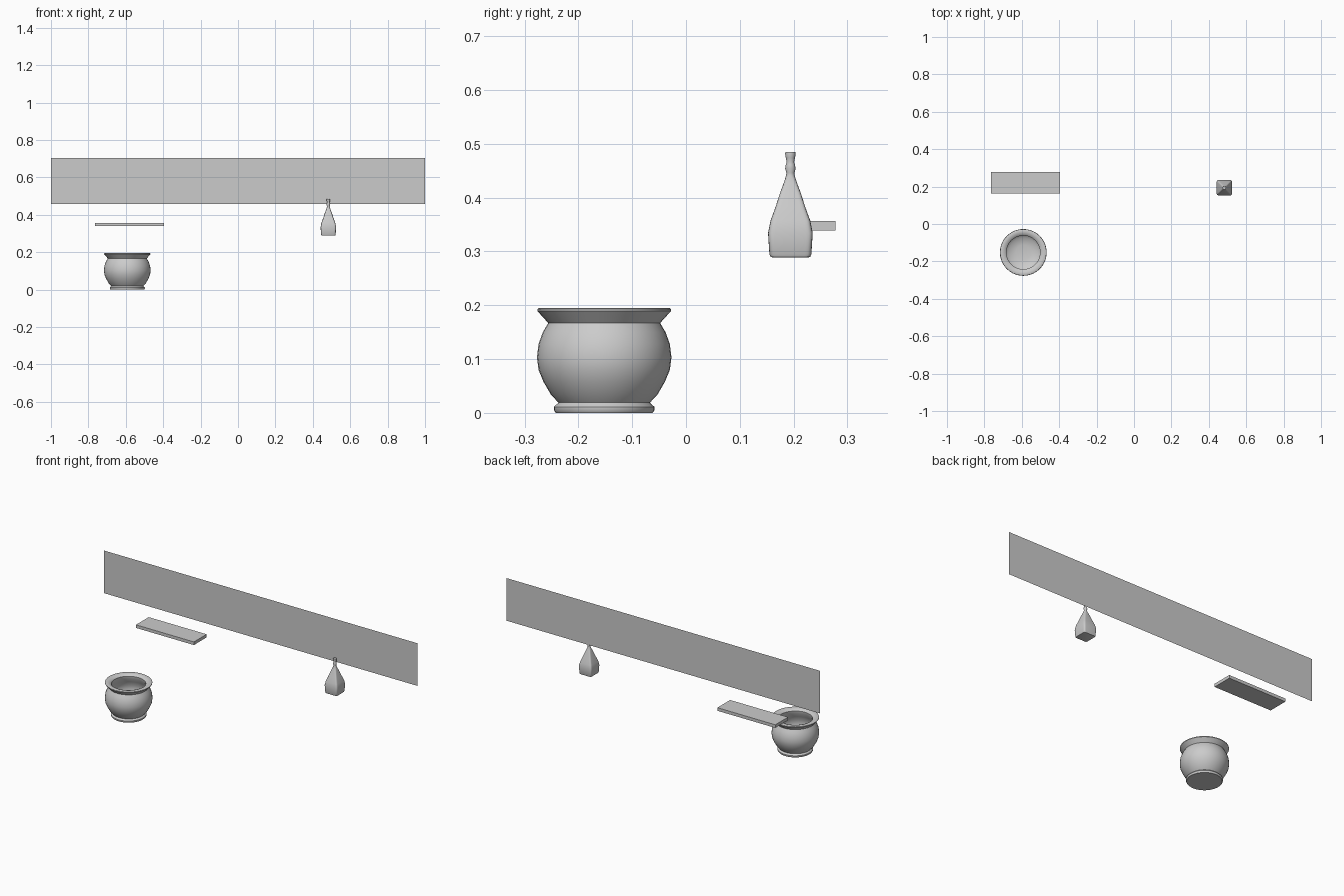
import bpy, bmesh
from math import cos, sin, pi, copysign

if "Cube" in bpy.data.objects:
    bpy.data.objects.remove(bpy.data.objects["Cube"])


def finish(bm, name, angle=None):
    bmesh.ops.recalc_face_normals(bm, faces=bm.faces)
    mesh = bpy.data.meshes.new(name)
    bm.to_mesh(mesh)
    bm.free()
    obj = bpy.data.objects.new(name, mesh)
    bpy.context.collection.objects.link(obj)
    if angle:
        bpy.ops.object.select_all(action='DESELECT')
        obj.select_set(True)
        bpy.context.view_layer.objects.active = obj
        bpy.ops.object.shade_smooth_by_angle(angle=angle)
    return obj


def loft(name, profile, centre, segments, angle):
    """Stack rings of (radius, z, exponent): exponent 2 is round, higher is squarer."""
    bm = bmesh.new()
    rings = []
    for r, z, n in profile:
        ring = []
        for i in range(segments):
            a = 2 * pi * i / segments
            c, s = cos(a), sin(a)
            x = copysign(abs(c) ** (2 / n), c) * r
            y = copysign(abs(s) ** (2 / n), s) * r
            ring.append(bm.verts.new((centre[0] + x, centre[1] + y, z)))
        rings.append(ring)
    for lower, upper in zip(rings, rings[1:]):
        for i in range(segments):
            j = (i + 1) % segments
            bm.faces.new((lower[i], lower[j], upper[j], upper[i]))
    bm.faces.new(rings[0])
    bm.faces.new(rings[-1])
    return finish(bm, name, angle)


# Round pot with flared rim and hollow inside
pot = [(.090, 0), (.0935, .005), (.0935, .011), (.085, .019), (.099, .034),
       (.113, .058), (.122, .08), (.125, .103), (.122, .128), (.114, .150),
       (.104, .167), (.114, .178), (.124, .189), (.124, .193), (.121, .195),
       (.108, .194), (.095, .190), (.090, .184), (.092, .168), (.106, .145),
       (.115, .12), (.117, .10), (.112, .075), (.100, .05), (.078, .032),
       (.04, .024)]
loft("pot", [(r, z, 2) for r, z in pot], (-.592, -.152), 40, .7)

# Hanging bottle: square body tapering to a round neck
bottle = [(.034, .289, 9), (.037, .290, 9), (.039, .295, 9), (.0415, .334, 9),
          (.037, .357, 9), (.0275, .383, 8), (.0195, .408, 6), (.0125, .427, 4),
          (.0080, .441, 2), (.0075, .446, 2), (.0098, .454, 2), (.0085, .461, 2),
          (.0070, .466, 2), (.0085, .474, 2), (.0098, .481, 2), (.0092, .485, 2)]
loft("bottle", bottle, (.483, .194), 32, .7)

# Small shelf board
bm = bmesh.new()
bmesh.ops.create_cube(bm, size=1)
for v in bm.verts:
    v.co = (-.58 + v.co.x * .37, .22 + v.co.y * .116, .348 + v.co.z * .018)
finish(bm, "shelf")

# Flat back panel
bm = bmesh.new()
bm.faces.new([bm.verts.new((x, .208, z))
              for x, z in ((-1, .459), (1, .459), (1, .705), (-1, .705))])
finish(bm, "back_panel")
